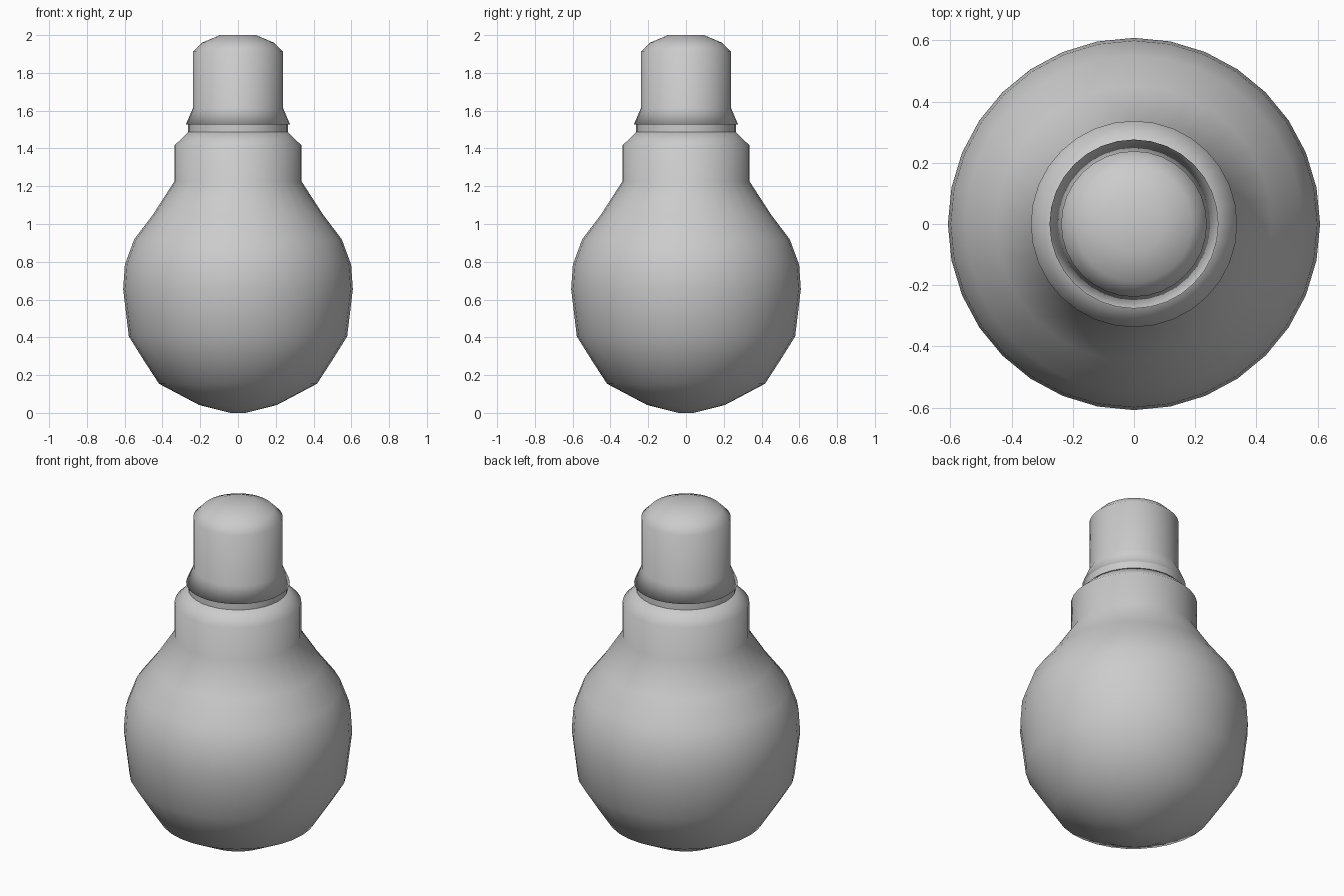
import bpy, bmesh, math

if "Cube" in bpy.data.objects:
    bpy.data.objects.remove(bpy.data.objects["Cube"])

SIDES = 32


def lathe(name, profile):
    """Revolve (radius, z) points around the z axis; radius 0 makes a pole, open ends get flat caps."""
    bm = bmesh.new()
    rings = []
    for r, z in profile:
        n = 1 if r == 0 else SIDES
        rings.append([bm.verts.new((r * math.cos(2 * math.pi * i / SIDES),
                                    r * math.sin(2 * math.pi * i / SIDES), z)) for i in range(n)])
    for low, high in zip(rings, rings[1:]):
        for i in range(SIDES):
            j = (i + 1) % SIDES
            quad = [low[i % len(low)], low[j % len(low)], high[j % len(high)], high[i % len(high)]]
            bm.faces.new(list(dict.fromkeys(quad)))
    bmesh.ops.recalc_face_normals(bm, faces=bm.faces)
    mesh = bpy.data.meshes.new(name)
    bm.to_mesh(mesh)
    bm.free()
    obj = bpy.data.objects.new(name, mesh)
    bpy.context.collection.objects.link(obj)
    mesh.shade_smooth()
    return obj


# Round glass body with straight neck and chamfered shoulder
lathe("glass_bulb", [
    (0, 0), (0.04, 0), (0.206, 0.042), (0.418, 0.154), (0.50, 0.28), (0.578, 0.405),
    (0.608, 0.655), (0.599, 0.785), (0.55, 0.918), (0.45, 1.05), (0.337, 1.225),
    (0.337, 1.415), (0.264, 1.487), (0, 1.487)])

# Narrow collar between neck and cap
lathe("neck_collar", [(0, 1.48), (0.264, 1.48), (0.264, 1.53), (0, 1.53)])

# Cap with flared skirt and domed top
lathe("cap", [
    (0, 1.527), (0.276, 1.527), (0.238, 1.615), (0.238, 1.912),
    (0.19, 1.96), (0.095, 2.0), (0, 2.0)])

# Keep the collar's rims crisp
for o in bpy.data.objects:
    o.select_set(o.name == "neck_collar")
bpy.context.view_layer.objects.active = bpy.data.objects["neck_collar"]
bpy.ops.object.shade_smooth_by_angle(angle=math.radians(40))
